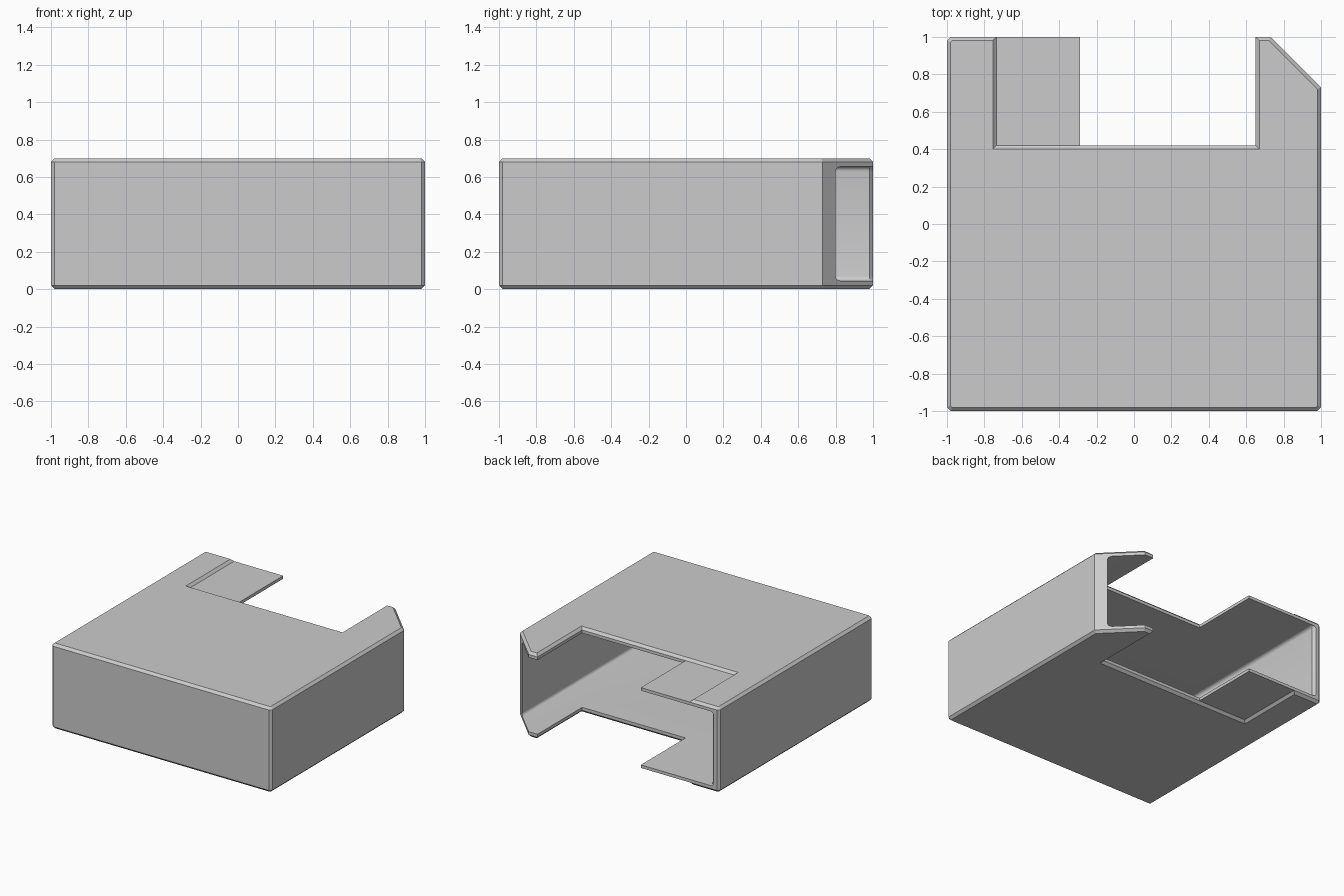
import bpy
import bmesh
import math
from mathutils import Vector

if "Cube" in bpy.data.objects:
    bpy.data.objects.remove(bpy.data.objects["Cube"], do_unlink=True)

HEIGHT = 0.7
BEVEL = 0.02
WALL = 0.07      # side and front walls
PLATE = 0.045    # roof and floor

grey = bpy.data.materials.new("light_grey")
grey.use_nodes = True
grey.diffuse_color = (0.6, 0.6, 0.6, 1)
grey.node_tree.nodes["Principled BSDF"].inputs["Base Color"].default_value = (0.6, 0.6, 0.6, 1)


def inset(points, d):
    """Move every side of a counter-clockwise outline inwards by d."""
    result = []
    for i, p in enumerate(points):
        a = (p - points[i - 1]).normalized()
        b = (points[(i + 1) % len(points)] - p).normalized()
        na, nb = Vector((-a.y, a.x)), Vector((-b.y, b.x))
        result.append(p + (na + nb) * d / (1 + na.dot(nb)))
    return result


def loft(name, rings):
    """Skin a stack of equal rings and cap both ends."""
    bm = bmesh.new()
    loops = [[bm.verts.new(v) for v in ring] for ring in rings]
    n = len(loops[0])
    for low, high in zip(loops, loops[1:]):
        for i in range(n):
            j = (i + 1) % n
            bm.faces.new((low[i], low[j], high[j], high[i]))
    bm.faces.new(loops[0][::-1])
    bm.faces.new(loops[-1])
    bmesh.ops.recalc_face_normals(bm, faces=bm.faces)
    mesh = bpy.data.meshes.new(name)
    bm.to_mesh(mesh)
    bm.free()
    mesh.materials.append(grey)
    obj = bpy.data.objects.new(name, mesh)
    bpy.context.collection.objects.link(obj)
    return obj


# Housing: notched outline with bevelled top and bottom rims
c = 1 - BEVEL
outline = [Vector(p) for p in (
    (-1, -c), (-c, -1), (c, -1), (1, -c),           # front corners
    (1, 0.73), (0.73, 1), (0.65, 1),                # cut rear corner
    (0.65, 0.42), (-0.735, 0.42), (-0.735, 1),      # notch
    (-c, 1), (-1, c))]
rim = inset(outline, BEVEL)
housing = loft("housing", [
    [(p.x, p.y, z) for p in shape]
    for shape, z in ((rim, 0), (outline, BEVEL),
                     (outline, HEIGHT - BEVEL), (rim, HEIGHT))])


# Cavity: rounded rectangle open at the rear, flared at the mouth
def cavity_ring(y, half_width, radius=0.025, steps=4):
    half_height = HEIGHT / 2 - PLATE
    ring = []
    for k, (sx, sz) in enumerate(((1, 1), (-1, 1), (-1, -1), (1, -1))):
        for s in range(steps + 1):
            t = math.pi / 2 * (k + s / steps)
            ring.append((sx * (half_width - radius) + radius * math.cos(t), y,
                         HEIGHT / 2 + sz * (half_height - radius) + radius * math.sin(t)))
    return ring


inner = 1 - WALL
cutter = loft("cavity_cutter", [cavity_ring(-inner, inner),
                                cavity_ring(1 - BEVEL, inner),
                                cavity_ring(1 + BEVEL, inner + 2 * BEVEL)])
cutter.hide_render = True
mod = housing.modifiers.new("cavity", 'BOOLEAN')
mod.operation = 'DIFFERENCE'
mod.solver = 'EXACT'
mod.object = cutter
bpy.ops.object.select_all(action='DESELECT')
bpy.context.view_layer.objects.active = housing
housing.select_set(True)
bpy.ops.object.modifier_apply(modifier=mod.name)
bpy.data.objects.remove(cutter, do_unlink=True)
bpy.ops.object.shade_smooth_by_angle(angle=math.radians(28))

# Recessed tabs bridging part of the notch in the roof and the floor
corners = ((-0.735, 0.42), (-0.29, 0.42), (-0.29, 1), (-0.735, 1))
for name, low, high in (("bottom_tab", BEVEL, PLATE),
                        ("top_tab", HEIGHT - PLATE, HEIGHT - BEVEL)):
    loft(name, [[(x, y, z) for x, y in corners] for z in (low, high)])
